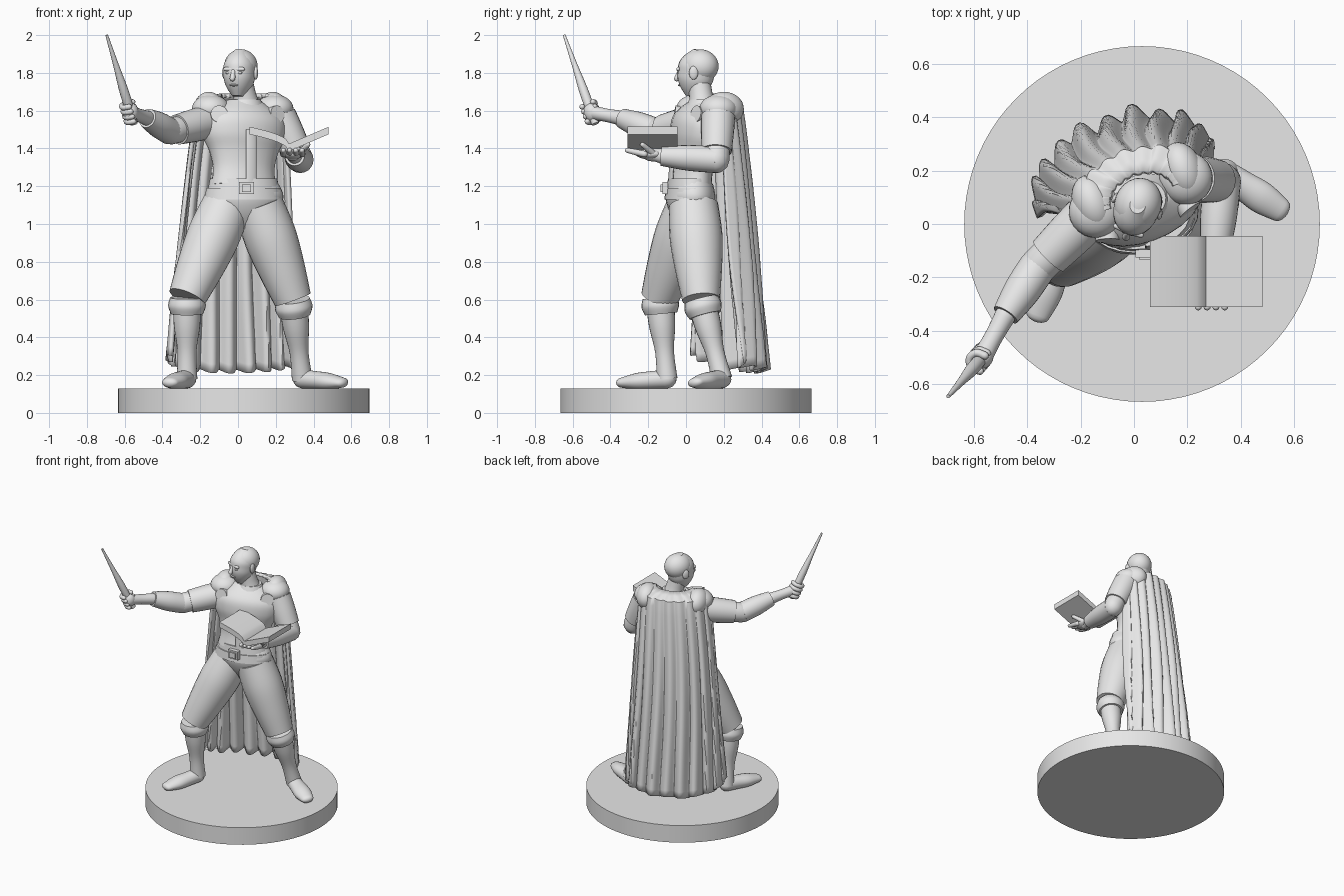
import bpy, bmesh, math
from mathutils import Vector, Matrix, Euler

if "Cube" in bpy.data.objects:
    bpy.data.objects.remove(bpy.data.objects["Cube"])

tone = (.8, .8, .8, 1)
grey = bpy.data.materials.new("plain grey")
grey.use_nodes = True
grey.diffuse_color = tone
grey.node_tree.nodes["Principled BSDF"].inputs["Base Color"].default_value = tone


def finish(name, bm, angle=40):
    """Turn a bmesh into a named object, smooth except at sharp edges."""
    bmesh.ops.recalc_face_normals(bm, faces=bm.faces)
    mesh = bpy.data.meshes.new(name)
    bm.to_mesh(mesh)
    bm.free()
    mesh.materials.append(grey)
    for poly in mesh.polygons:
        poly.use_smooth = True
    mesh.set_sharp_from_angle(angle=math.radians(angle))
    obj = bpy.data.objects.new(name, mesh)
    bpy.context.scene.collection.objects.link(obj)
    return obj


def spline(points, steps=5):
    """Catmull-Rom curve through tuples of any length."""
    smooth = []
    last = len(points) - 1
    for i in range(last):
        before, start, end, after = (points[max(0, min(last, i + k))] for k in (-1, 0, 1, 2))
        for s in range(steps):
            t = s / steps
            smooth.append([q + t / 2 * ((r - p) + t * ((2 * p - 5 * q + 4 * r - e) + t * (3 * q - p - 3 * r + e)))
                           for p, q, r, e in zip(before, start, end, after)])
    return smooth + [list(points[-1])]


def loft(name, points, side, rounded, sides=24):
    """Sweep ellipses along points of (x, y, z, side radius, other radius)."""
    path = spline(points)
    spots = [Vector(p[:3]) for p in path]
    rings = []
    for i, (spot, p) in enumerate(zip(spots, path)):
        along = (spots[min(i + 1, len(path) - 1)] - spots[max(i - 1, 0)]).normalized()
        u = Vector(side)
        u = (u - along * u.dot(along)).normalized()
        rings.append((spot, along, u, along.cross(u), p[-2], p[-1]))

    def dome(ring, sign):
        spot, along, u, v, a, b = ring
        return [(spot + along * sign * min(a, b) * math.sin(w), along, u, v, a * math.cos(w), b * math.cos(w))
                for w in (.5, 1, 1.4)]

    if rounded:
        rings = dome(rings[0], -1)[::-1] + rings + dome(rings[-1], 1)
    bm = bmesh.new()
    turns = [math.tau * k / sides for k in range(sides)]
    loops = [[bm.verts.new(spot + u * a * math.cos(w) + v * b * math.sin(w)) for w in turns]
             for spot, along, u, v, a, b in rings]
    for low, high in zip(loops, loops[1:]):
        for k in range(sides):
            bm.faces.new((low[k - 1], low[k], high[k], high[k - 1]))
    bm.faces.new(loops[0])
    bm.faces.new(loops[-1])
    return finish(name, bm)


def limb(name, start, end, widths, ratio=1, taper=0, side=(1, 0, 0), rounded=False):
    """Straight limb: widths spread evenly from start to end, depth = width * ratio."""
    points = []
    for k, width in enumerate(widths):
        t = k / (len(widths) - 1)
        points.append((*Vector(start).lerp(Vector(end), t), width, width * ratio * (1 - taper * t)))
    return loft(name, points, side, rounded)


def placed(name, make, loc, scale=(1, 1, 1), rot=(0, 0, 0), **options):
    """Make a bmesh primitive and move it into place."""
    bm = bmesh.new()
    make(bm, **options)
    bm.transform(Matrix.LocRotScale(Vector(loc), Euler(rot), Vector(scale)))
    return finish(name, bm)


def blob(name, loc, scale, turn=0):
    return placed(name, bmesh.ops.create_uvsphere, loc, scale, (0, 0, turn), u_segments=24, v_segments=16, radius=1)


def disc(name, loc, radius, depth, rot=(0, 0, 0)):
    return placed(name, bmesh.ops.create_cone, loc, rot=rot, cap_ends=True, segments=80,
                  radius1=radius, radius2=radius, depth=depth)


def leg(tag, hip, knee, ankle, toe):
    """Puffed trouser leg, boot cuff, boot and foot."""
    knee, ankle = Vector(knee), Vector(ankle)
    limb(tag + "_trouser", hip, knee, (.13, .14, .125, .1))
    limb(tag + "_boot_cuff", knee, knee.lerp(ankle, .2), (.09, .1, .085))
    limb(tag + "_boot", knee, ankle, (.075, .07, .05, .055))
    limb(tag + "_foot", ankle, toe, (.05, .055, .06, .045), taper=.4, rounded=True)


def arm(tag, shoulder, elbow, wrist, palm):
    """Short sleeve, long undersleeve and wrist."""
    shoulder, elbow = Vector(shoulder), Vector(elbow)
    limb(tag + "_sleeve", shoulder, shoulder.lerp(elbow, .8), (.09, .087, .08))
    limb(tag + "_upper_arm", shoulder, elbow, (.07, .07), rounded=True)
    limb(tag + "_forearm", elbow, wrist, (.07, .068, .052))
    limb(tag + "_wrist", wrist, palm, (.04, .035, .038), rounded=True)


# Round base
disc("base", (.03, 0, .065), .665, .13)

# Torso, turned towards the left
twist = .35
across = Vector((math.cos(twist), math.sin(twist), 0))
back = Vector((-across.y, across.x, 0))
hips = (1, .15, 0)
limb("torso", (.03, .02, 1.2), (.03, .09, 1.65), (.18, .17, .19, .23, .22, .1), .58, side=across)
limb("tunic_flap", (.07, -.08, 1.22), (.07, -.07, 1.5), (.03, .03), .3, side=across)
limb("pelvis", (.03, .03, 1.22), (.04, .01, .97), (.18, .21, .16, .06), .62, side=hips)
limb("belt", (.03, .02, 1.13), (.03, .02, 1.19), (.21, .2), .63, side=hips)
limb("tunic_hem", (.03, .02, 1.19), (.03, .02, 1.24), (.19, .18), .63, side=hips)
for name, depth, width in (("buckle", -.11, .08), ("buckle_plate", -.12, .05)):
    placed(name, bmesh.ops.create_cube, (.045, depth, 1.19), (width, .03, width * .8), size=1)

# Shoulder pads and cape clasps
for tag, s in (("right", -1), ("left", 1)):
    pad = Vector((.025, .11, 1.61)) + across * s * .18
    blob(tag + "_shoulder_pad", pad, (.1, .1, .075), twist)
    blob(tag + "_shoulder_ridge", pad + back * .03, (.075, .11, .09), twist)
    clasp = Vector((.05, .01, 1.58)) + across * s * .16
    disc(tag + "_clasp", clasp, .045, .035, (1.4, 0, twist + s * .3))

# Head, turned towards the right
limb("neck", (.05, .09, 1.6), (.02, .07, 1.75), (.075, .063, .06))
limb("collar", (.04, .09, 1.6), (.04, .09, 1.66), (.11, .08), .9, side=across)
head = [limb("head", (0, -.03, 1.675), (0, .015, 1.92), (.03, .06, .078, .083, .083, .065, .03), 1.2),
        blob("hair", (0, .015, 1.835), (.088, .1, .09)),
        limb("nose", (0, -.1, 1.81), (0, -.115, 1.77), (.01, .015), rounded=True),
        limb("brow", (-.05, -.09, 1.82), (.05, -.09, 1.82), (.01, .014, .01), side=(0, 0, 1), rounded=True),
        blob("mouth", (0, -.095, 1.735), (.025, .012, .006))]
for tag, s in (("right", -1), ("left", 1)):
    head.append(blob(tag + "_ear", (s * .086, .01, 1.8), (.012, .024, .036), s * .3))
    head.append(blob(tag + "_eye", (s * .032, -.092, 1.8), (.015, .01, .007)))
for part in head:
    part.data.transform(Matrix.Translation((.01, .06, 0)) @ Matrix.Rotation(-twist, 4, "Z"))

# Legs in a wide stance
leg("right", (-.06, .03, 1.1), (-.27, -.14, .61), (-.27, -.1, .18), (-.36, -.34, .16))
leg("left", (.11, .04, 1.1), (.29, .08, .6), (.34, .19, .18), (.55, .05, .16))

# Right arm reaching out with a wand
grip, tip = Vector((-.55, -.48, 1.53)), Vector((-.695, -.645, 2))
shaft = (tip - grip).normalized()
palm = grip.lerp(tip, .13)
arm("right", (-.16, .04, 1.54), (-.36, -.16, 1.49), (-.48, -.34, 1.56), palm)
limb("wand", grip, tip, (.02, .025, .015, .007))
blob("right_palm", palm, (.045, .04, .05), .7)
reach = shaft.cross(Vector((.7, -.7, 0))).normalized()
cross = shaft.cross(reach)
for k in range(4):
    knuckle = grip.lerp(tip, .05 + .055 * k)
    arc = [knuckle + (reach * math.cos(w) + cross * math.sin(w)) * .036 for w in range(5)]
    loft("right_finger", [(*p, .015, .015) for p in arc], shaft, True, 10)

# Left arm bent, hand under the book
palm = Vector((.29, -.19, 1.37))
arm("left", (.22, .17, 1.57), (.33, .16, 1.34), (.3, -.13, 1.36), palm)
blob("left_palm", palm, (.055, .075, .028))
for k in range(4):
    root = palm + Vector((.033 * (k - 1.5), -.03, 0))
    limb("left_finger", root, root + Vector((0, -.09, .02)), (.017, .016, .013), rounded=True)
limb("left_thumb", palm + Vector((.03, .02, 0)), palm + Vector((.08, -.04, .05)), (.018, .013), rounded=True)

# Open book: a page curve extruded along y
pages = []
for k in range(-12, 13):
    u = k / 12
    rise = math.sqrt(-u) if u < 0 else u
    pages.append((.27 + .21 * u, 1.425 + .09 * rise))
outline = pages + [(x, z - .04) for x, z in reversed(pages)]
bm = bmesh.new()
page_end = bm.faces.new([bm.verts.new((x, -.31, z)) for x, z in outline])
grown = bmesh.ops.extrude_face_region(bm, geom=[page_end], use_keep_orig=True)["geom"]
bmesh.ops.translate(bm, vec=(0, .265, 0), verts=[g for g in grown if isinstance(g, bmesh.types.BMVert)])
finish("book", bm)

# Cape: a pleated half ellipse widening from the shoulders to the hem
bm = bmesh.new()
columns, drops = 120, 30
rows = []
for r in range(-2, drops + 1):
    v = max(r, 0) / drops
    spread = v ** .85
    centre = Vector((.02, .1, 0)).lerp(Vector((-.03, .16, 0)), spread)
    row = []
    for i in range(columns + 1):
        u = i / columns
        pleat = math.sin(u * 66 + math.sin(v * 4))
        fold = (.007 + .02 * v) * (pleat + .4 * math.sin(u * 29 + v * 3))
        out = across * -math.cos(u * math.pi) * (.24 + .11 * spread)
        out += back * (math.sin(u * math.pi) * (.17 + .06 * spread) + fold)
        hem = .21 + .1 * (1 - u) ** 4 + .05 * u ** 4 + .01 * pleat
        spot = centre + out + Vector((0, 0, 1.645 + (hem - 1.645) * v))
        if r < 0:
            spot = spot.lerp(Vector((.04, .1, 1.72)), -r * .24)
        row.append(bm.verts.new(spot))
    rows.append(row)
for low, high in zip(rows, rows[1:]):
    for i in range(columns):
        bm.faces.new((low[i], low[i + 1], high[i + 1], high[i]))
cape = finish("cape", bm, 50)
thick = cape.modifiers.new("thickness", "SOLIDIFY")
thick.thickness = .022
thick.offset = 0
